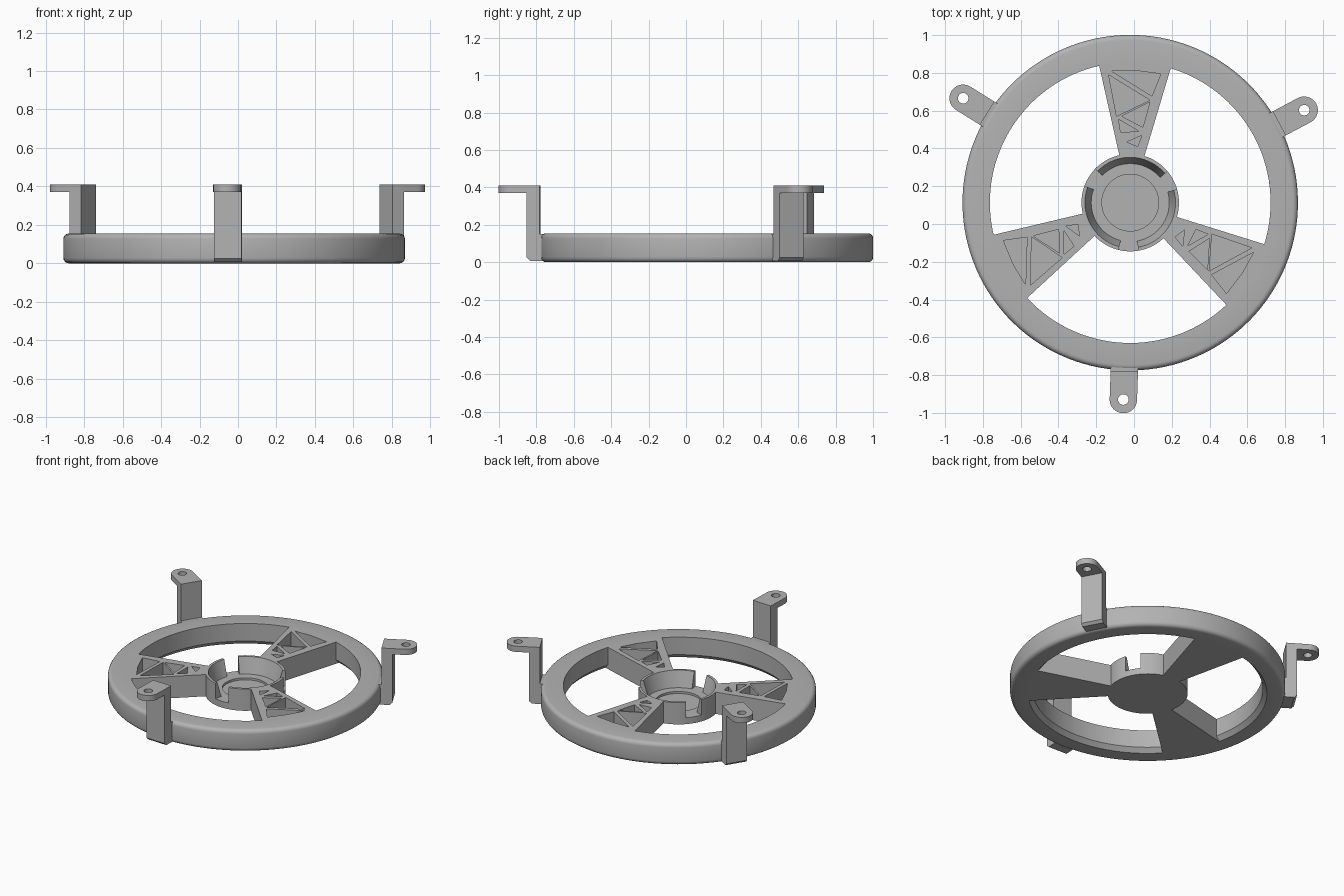
import bpy, bmesh, math
from mathutils import Matrix

if "Cube" in bpy.data.objects:
    bpy.data.objects.remove(bpy.data.objects["Cube"])

CX, CY, TURN = -0.02, 0.113, math.radians(-2)
TOP = 0.155
grey = bpy.data.materials.new("light grey")
grey.diffuse_color = (0.45, 0.45, 0.45, 1)
grey.use_nodes = True
grey.node_tree.nodes["Principled BSDF"].inputs["Base Color"].default_value = grey.diffuse_color


def finish(bm, name, angle=0.0, smooth=False):
    """Turn a bmesh into an object, spun about the wheel centre."""
    bmesh.ops.recalc_face_normals(bm, faces=bm.faces)
    me = bpy.data.meshes.new(name)
    bm.to_mesh(me)
    bm.free()
    me.materials.append(grey)
    ob = bpy.data.objects.new(name, me)
    bpy.context.collection.objects.link(ob)
    ob.matrix_world = Matrix.Translation((CX, CY, 0)) @ Matrix.Rotation(TURN + angle, 4, 'Z')
    if smooth:
        bpy.ops.object.select_all(action='DESELECT')
        ob.select_set(True)
        bpy.context.view_layer.objects.active = ob
        bpy.ops.object.shade_smooth_by_angle(angle=math.radians(35))
    return ob


def lathe(profile, steps, a0=0.0, a1=math.tau):
    """Sweep a closed (r, z) profile around z, fully or as a capped arc."""
    bm = bmesh.new()
    full = abs(a1 - a0 - math.tau) < 1e-6
    rings = []
    for i in range(steps if full else steps + 1):
        a = a0 + (a1 - a0) * i / steps
        rings.append([bm.verts.new((r * math.cos(a), r * math.sin(a), z)) for r, z in profile])
    n = len(profile)
    for i in range(steps):
        p, q = rings[i], rings[(i + 1) % len(rings)]
        for j in range(n):
            k = (j + 1) % n
            bm.faces.new((p[j], p[k], q[k], q[j]))
    if not full:
        bm.faces.new(rings[0])
        bm.faces.new(rings[-1][::-1])
    return bm


def prism(bm, outline, z0, z1):
    """Add an upright prism from a plan outline."""
    lo = [bm.verts.new((x, y, z0)) for x, y in outline]
    hi = [bm.verts.new((x, y, z1)) for x, y in outline]
    bm.faces.new(lo[::-1])
    bm.faces.new(hi)
    for i in range(len(lo)):
        j = (i + 1) % len(lo)
        bm.faces.new((lo[i], lo[j], hi[j], hi[i]))


def cut(ob, cutter):
    mod = ob.modifiers.new("cut", 'BOOLEAN')
    mod.operation, mod.solver, mod.object = 'DIFFERENCE', 'EXACT', cutter
    cutter.hide_render = True
    cutter.hide_viewport = True


# Outer ring: rounded outer edges, chamfered lower inner edge
R, B = 0.888, 0.028
arc = [(R - B + B * math.sin(t), B - B * math.cos(t)) for t in [i * math.pi / 8 for i in range(5)]]
ring = [(0.743, 0.03), (0.77, 0)] + arc + [(r, TOP - z) for r, z in arc[::-1]] + [(0.743, TOP)]
finish(lathe(ring, 128), "outer_ring", smooth=True)

# Hub dish with a shallow round recess
dish = lathe([(0.02, 0), (0.258, 0), (0.258, 0.045), (0.15, 0.045), (0.15, 0.03), (0.02, 0.03)], 96)
bmesh.ops.holes_fill(dish, edges=[e for e in dish.edges if e.is_boundary])
finish(dish, "hub_dish", smooth=True)
plug = bmesh.new()
bmesh.ops.create_cone(plug, cap_ends=True, segments=96, radius1=0.02, radius2=0.02, depth=0.03,
                      matrix=Matrix.Translation((0, 0, 0.015)))
finish(plug, "hub_centre")

# Truss pockets sunk into each spoke
POCKETS = [
    [(-0.123, 0.693), (0.0, 0.70), (0.138, 0.687), (0.095, 0.568)],
    [(-0.138, 0.672), (0.085, 0.546), (-0.088, 0.455)],
    [(0.085, 0.535), (0.053, 0.401), (-0.061, 0.456)],
    [(-0.077, 0.439), (0.032, 0.379), (-0.064, 0.371)],
    [(-0.03, 0.32), (0.049, 0.358), (0.029, 0.299)],
]

for k in range(3):
    turn = k * math.tau / 3

    # Hub wall segment with a sloping inner face
    mid, half = math.pi / 2, math.radians(48)
    wall = [(0.205, 0.04), (0.258, 0.04), (0.258, TOP), (0.24, TOP)]
    finish(lathe(wall, 28, mid - half, mid + half), f"hub_wall_{k + 1}", turn, True)

    # Tapered spoke
    bm = bmesh.new()
    prism(bm, [(-0.066, 0.247), (0.066, 0.247), (0.203, 0.77), (-0.203, 0.77)], 0, TOP)
    spoke = finish(bm, f"spoke_{k + 1}", turn)
    bm = bmesh.new()
    for tri in POCKETS:
        prism(bm, tri, 0.03, TOP + 0.05)
    cut(spoke, finish(bm, f"pocket_cutter_{k + 1}", turn))

    # Bracket post, set opposite the spoke, with a chamfered foot
    w = 0.0725
    side = [(0.87, 0.008), (0.945, 0.008), (0.963, 0.025), (0.963, 0.41),
            (0.893, 0.41), (0.893, TOP - 0.005), (0.87, TOP - 0.005)]
    bm = bmesh.new()
    a = [bm.verts.new((-w, -r, z)) for r, z in side]
    b = [bm.verts.new((w, -r, z)) for r, z in side]
    bm.faces.new(a)
    bm.faces.new(b[::-1])
    for i in range(len(side)):
        j = (i + 1) % len(side)
        bm.faces.new((a[i], a[j], b[j], b[i]))
    finish(bm, f"bracket_post_{k + 1}", turn)

    # Bracket tab with a rounded end and a screw hole
    tip = [(w * math.cos(t), -1.043 - w * math.sin(t)) for t in [i * math.pi / 20 for i in range(21)]]
    bm = bmesh.new()
    prism(bm, [(-w, -0.893), (w, -0.893)] + tip, 0.37, 0.411)
    tab = finish(bm, f"bracket_tab_{k + 1}", turn, True)
    bm = bmesh.new()
    bmesh.ops.create_cone(bm, cap_ends=True, segments=24, radius1=0.028, radius2=0.028, depth=0.2,
                          matrix=Matrix.Translation((0, -1.043, 0.39)))
    cut(tab, finish(bm, f"hole_cutter_{k + 1}", turn))
